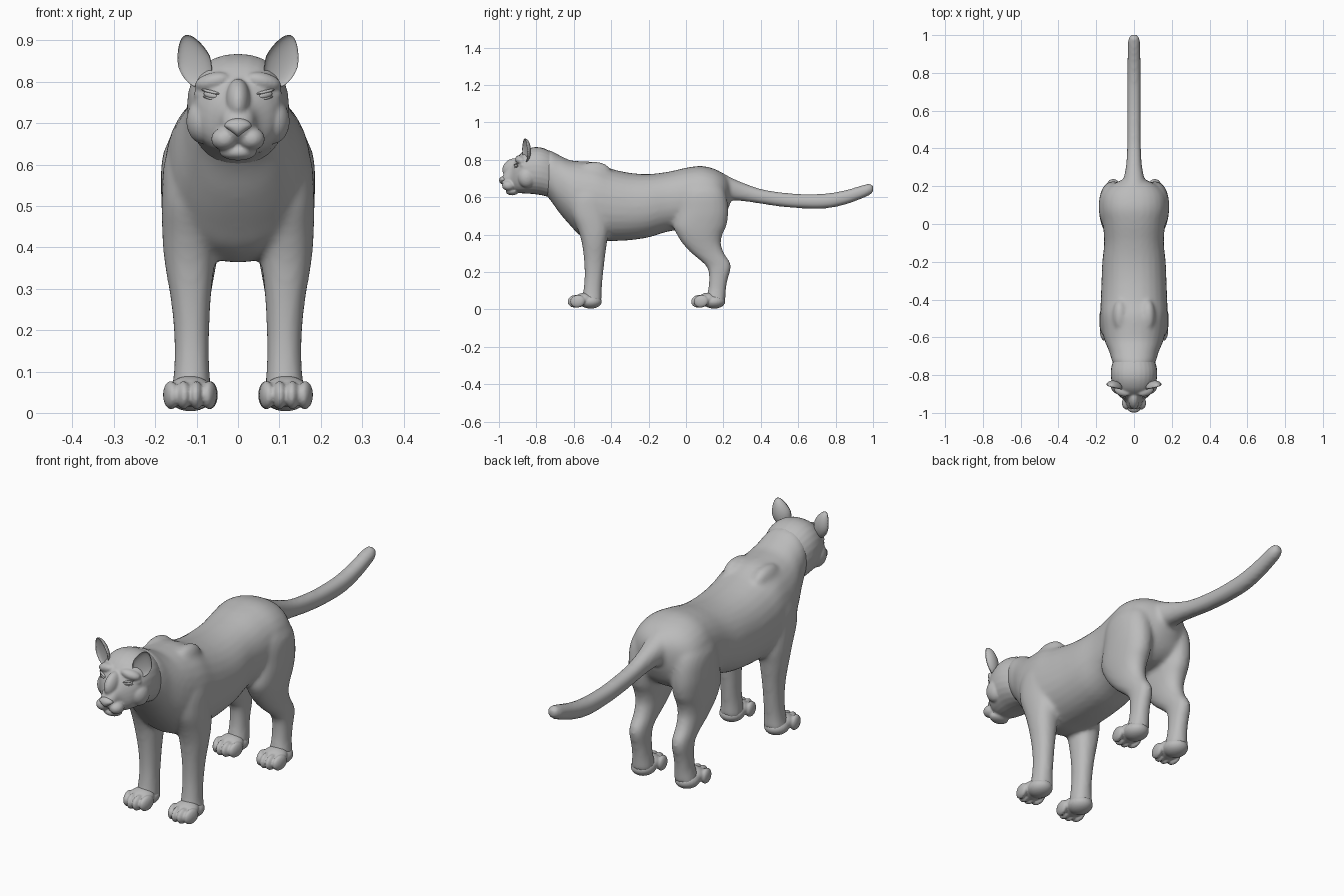
import bpy, bmesh, math
from mathutils import Vector, Matrix, Euler

if "Cube" in bpy.data.objects:
    bpy.data.objects.remove(bpy.data.objects["Cube"], do_unlink=True)

fur = bpy.data.materials.new("grey fur")
fur.use_nodes = True
GREY = (0.5, 0.5, 0.5, 1)
fur.diffuse_color = GREY
fur.node_tree.nodes["Principled BSDF"].inputs["Base Color"].default_value = GREY


def smooth_rows(rows, steps=4):
    """Catmull-Rom interpolation through rows of section values."""
    out = []
    for i in range(len(rows) - 1):
        a, b, c, d = (Vector(rows[max(0, min(len(rows) - 1, i + k))]) for k in (-1, 0, 1, 2))
        for s in range(steps):
            t = s / steps
            out.append(b + (c - a) * t / 2 + (a * 2 - b * 5 + c * 4 - d) * t * t / 2
                       + (b * 3 - a - c * 3 + d) * t ** 3 / 2)
    return out + [Vector(rows[-1])]


def loft(bm, rings):
    """Skin a list of closed point rings and cap both ends."""
    rings = [[bm.verts.new(p) for p in ring] for ring in rings]
    n = len(rings[0])
    for r, q in zip(rings, rings[1:]):
        for i in range(n):
            bm.faces.new((r[i], r[(i + 1) % n], q[(i + 1) % n], q[i]))
    bm.faces.new(rings[0])
    bm.faces.new(rings[-1])


def oval(n=28, power=0.9):
    for i in range(n):
        a = math.tau * i / n
        c, s = math.cos(a), math.sin(a)
        yield math.copysign(abs(c) ** power, c), math.copysign(abs(s) ** power, s)


def loft_along(bm, rows):
    """Rows: y, top, bottom, half width."""
    loft(bm, [[(w * c, y, (t + b) / 2 + (t - b) / 2 * s) for c, s in oval()]
              for y, t, b, w in smooth_rows(rows)])


def loft_leg(bm, rows, side):
    """Rows: z, centre x, centre y, half width, half depth."""
    loft(bm, [[(side * (x + w * c), y + d * s, z) for c, s in oval()]
              for z, x, y, w, d in smooth_rows(rows)])


def ball(bm, centre, size, turn=(0, 0, 0)):
    m = Matrix.LocRotScale(Vector(centre), Euler(turn), Vector(size))
    return bmesh.ops.create_uvsphere(bm, u_segments=24, v_segments=16, radius=1, matrix=m)["verts"]


def pair(bm, centre, size, turn=(0, 0, 0)):
    x, y, z = centre
    for s in (1, -1):
        ball(bm, (s * x, y, z), size, (turn[0], s * turn[1], s * turn[2]))


def finish(name, bm, voxel=0, rounds=0):
    bmesh.ops.recalc_face_normals(bm, faces=bm.faces)
    mesh = bpy.data.meshes.new(name)
    bm.to_mesh(mesh)
    bm.free()
    mesh.materials.append(fur)
    mesh.shade_smooth()
    ob = bpy.data.objects.new(name, mesh)
    bpy.context.collection.objects.link(ob)
    if voxel:
        mod = ob.modifiers.new("blend", "REMESH")
        mod.mode, mod.voxel_size, mod.use_smooth_shade = "VOXEL", voxel, True
        mod = ob.modifiers.new("soften", "SMOOTH")
        mod.factor, mod.iterations = 0.5, rounds
    return ob


# Trunk with neck, tail and legs, blended into one skin
body = bmesh.new()
loft_along(body, [
    (-.78, .84, .64, .09), (-.73, .85, .59, .115), (-.68, .826, .52, .13), (-.62, .798, .45, .155),
    (-.56, .792, .39, .17), (-.48, .785, .365, .178), (-.4, .752, .365, .176), (-.3, .73, .37, .172),
    (-.2, .724, .385, .168), (-.1, .735, .415, .158), (0, .757, .43, .165), (.08, .767, .44, .175),
    (.15, .752, .45, .168), (.2, .725, .49, .13), (.235, .69, .56, .06)])
loft_along(body, [
    (.1, .74, .58, .06), (.18, .735, .58, .065), (.24, .705, .583, .055), (.31, .675, .578, .042),
    (.4, .644, .565, .037), (.5, .627, .55, .036), (.62, .617, .54, .036), (.75, .62, .54, .036),
    (.85, .637, .56, .035), (.93, .66, .588, .033), (.98, .672, .61, .03), (1.002, .66, .63, .018)])
for side in (1, -1):
    loft_leg(body, [
        (.7, .09, -.5, .04, .06), (.62, .115, -.515, .06, .095), (.52, .117, -.515, .067, .1),
        (.43, .117, -.495, .066, .085), (.36, .117, -.49, .06, .068), (.27, .114, -.49, .048, .056),
        (.18, .112, -.493, .042, .049), (.1, .112, -.5, .043, .049), (.04, .114, -.505, .05, .055)], side)
    loft_leg(body, [
        (.72, .08, .08, .05, .08), (.63, .105, .09, .075, .12), (.53, .11, .09, .076, .136),
        (.45, .11, .075, .071, .142), (.4, .11, .073, .065, .122), (.35, .11, .085, .056, .102),
        (.3, .11, .117, .047, .087), (.25, .11, .163, .041, .073), (.215, .11, .178, .04, .061),
        (.16, .11, .173, .039, .05), (.1, .11, .165, .041, .048), (.04, .112, .155, .05, .055)], side)
# Shoulder blades
pair(body, (.075, -.49, .735), (.04, .09, .055))
finish("body", body, .01, 8)

# Head with brow, cheeks, muzzle and chin
head = bmesh.new()
loft_along(head, [
    (-.985, .705, .672, .022), (-.965, .735, .655, .036), (-.935, .765, .64, .05), (-.905, .808, .625, .085),
    (-.87, .845, .62, .108), (-.82, .866, .617, .121), (-.77, .864, .61, .122), (-.72, .842, .6, .108),
    (-.68, .81, .62, .08)])
pair(head, (.062, -.885, .8), (.045, .027, .022), (0, .25, .3))
pair(head, (.083, -.85, .705), (.042, .05, .055))
pair(head, (.033, -.948, .662), (.032, .036, .028))
pair(head, (.072, -.872, .77), (.035, .022, .02))
ball(head, (0, -.93, .63), (.045, .034, .02))
ball(head, (0, -.925, .755), (.03, .06, .05), (.6, 0, 0))
face = finish("head", head, .005, 5)

# Nose pad, tapering to the lip
nose = bmesh.new()
for v in ball(nose, (0, -.977, .69), (.034, .022, .022)):
    v.co.x *= max(.3, min(1, (v.co.z - .66) / .034))
finish("nose", nose)

# Cupped ears
for side, word in ((1, "left"), (-1, "right")):
    ear = bmesh.new()
    verts = ball(ear, (0, 0, 0), (.042, .032, .066))
    for v in verts:
        if v.co.y < 0:
            v.co.y *= -.45
        v.co.x *= 1 - 2 * max(0, v.co.z) * 2
    m = Matrix.LocRotScale(Vector((side * .107, -.862, .85)), Euler((.1, side * .3, side * .35)), None)
    bmesh.ops.transform(ear, matrix=m, verts=verts)
    finish(word + "_ear", ear)

# Almond eyes with lids, seated on the face
bpy.context.view_layer.update()
skin = face.evaluated_get(bpy.context.evaluated_depsgraph_get())
for side, word in ((1, "left"), (-1, "right")):
    hit, spot, _, _ = skin.ray_cast(Vector((side * .066, -2, .768)), Vector((0, 1, 0)))
    y = spot.y if hit else -.9
    turn = (0, -side * .22, side * .45)
    for part, dz, size in (("eye", 0, (.019, .007, .008)), ("upper_lid", .008, (.025, .007, .004)),
                           ("lower_lid", -.008, (.022, .006, .0035))):
        eye = bmesh.new()
        ball(eye, (side * .066, y + .001, .768 + dz), size, turn)
        finish(word + "_" + part, eye)

# Paws with four toes each
for word, heel, x in (("front", -.505, .116), ("hind", .155, .114)):
    for side, hand in ((1, "left"), (-1, "right")):
        paw = bmesh.new()
        ball(paw, (side * x, heel - .005, .042), (.054, .06, .038))
        ball(paw, (side * x, heel - .045, .052), (.055, .055, .036), (.25, 0, 0))
        for i in range(4):
            off = (i - 1.5) * .031
            reach = .09 - 7 * off * off
            ball(paw, (side * x + off, heel - reach, .043), (.0175, .04, .034), (.15, 0, -off * 4))
        for v in paw.verts:
            v.co.z = max(v.co.z, .0)
        finish(hand + "_" + word + "_paw", paw, .005, 3)
